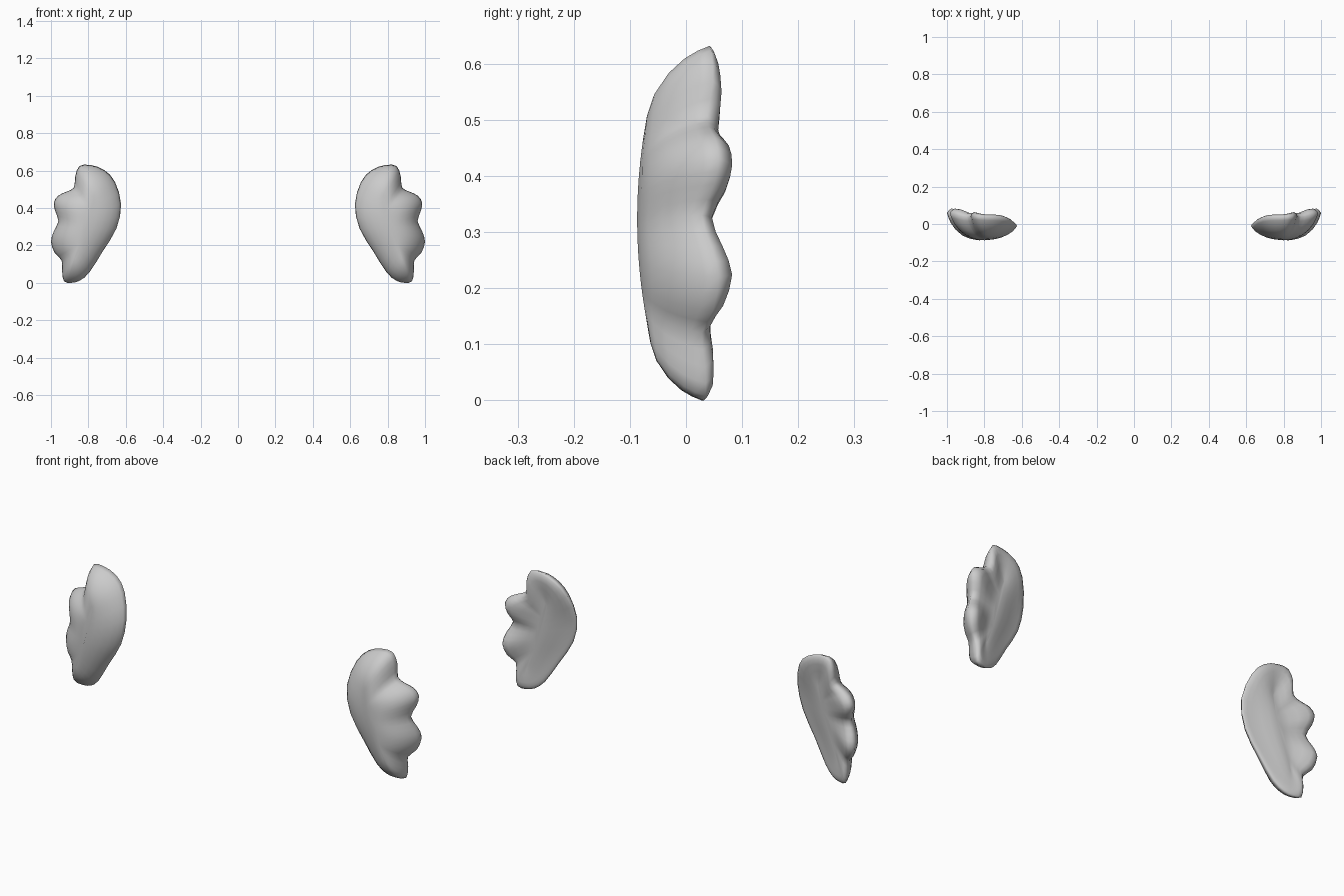
import bpy, bmesh
from mathutils import Vector

# Rim of one wing: x, z, y of edge, back roll height
RIM = [
    (0.890, 0.000, 0.028, 0.010), (0.930, 0.008, 0.035, 0.014), (0.940, 0.060, 0.034, 0.016),
    (0.943, 0.120, 0.028, 0.016), (0.980, 0.160, 0.048, 0.020), (1.000, 0.220, 0.058, 0.027),
    (0.985, 0.275, 0.045, 0.022), (0.960, 0.330, 0.028, 0.020), (0.978, 0.385, 0.050, 0.024),
    (0.985, 0.430, 0.058, 0.027), (0.960, 0.467, 0.052, 0.027), (0.915, 0.488, 0.040, 0.022),
    (0.877, 0.510, 0.038, 0.022), (0.870, 0.570, 0.048, 0.017), (0.848, 0.624, 0.045, 0.014),
    (0.790, 0.630, 0.040, 0.012), (0.715, 0.603, 0.038, 0.012), (0.658, 0.540, 0.022, 0.012),
    (0.625, 0.420, -0.010, 0.010), (0.650, 0.290, -0.018, 0.010), (0.725, 0.165, -0.010, 0.010),
    (0.795, 0.055, 0.005, 0.010), (0.845, 0.012, 0.018, 0.010),
]
FRONT = [(0.05, 0.18), (0.13, 0.38), (0.28, 0.62), (0.5, 0.84), (0.72, 0.95), (0.92, 1.0)]
BACK = [(0.05, 0.5, 0.0), (0.14, 0.9, 0.0), (0.27, 1.0, 0.1), (0.5, 1.0, 0.45),
        (0.72, 1.0, 0.8), (0.92, 1.0, 1.0)]


def smooth_loop(points, steps=2):
    """Closed Catmull-Rom through the points."""
    pts = [Vector(p) for p in points]
    n, out = len(pts), []
    for i in range(n):
        a, b, c, d = (pts[(i + k) % n] for k in (-1, 0, 1, 2))
        for s in range(steps):
            t = s / steps
            out.append(0.5 * (2 * b + (c - a) * t + (2 * a - 5 * b + 4 * c - d) * t * t
                              + (3 * b - a - 3 * c + d) * t ** 3))
    return out


def spine(z):
    """Centre line x, z with the front and back surface depth."""
    zc = 0.14 + 0.32 * min(max(z / 0.63, 0), 1)
    x = 0.87 - (zc - 0.14) / 0.32 * 0.10
    return x, zc, -0.087 + 0.6 * (zc - 0.32) ** 2, 0.032


rim = smooth_loop(RIM)
bm = bmesh.new()


def ring(t, depth):
    verts = []
    for p in rim:
        sx, sz, fy, by = spine(p[1])
        verts.append(bm.verts.new((p[0] + (sx - p[0]) * t, depth(p, fy, by), p[1] + (sz - p[1]) * t)))
    return verts


# Rounded front shell, rim, then rolled edge and flatter back
rings = [ring(t, lambda p, fy, by, f=f: p[2] + (fy - p[2]) * f) for t, f in reversed(FRONT)]
rings.append(ring(0, lambda p, fy, by: p[2]))
for t, roll, m in BACK:
    rings.append(ring(t, lambda p, fy, by, r=roll, m=m: (p[2] + p[3] * r) * (1 - m) + by * m))
n = len(rim)
for a, b in zip(rings, rings[1:]):
    for i in range(n):
        j = (i + 1) % n
        bm.faces.new((a[i], a[j], b[j], b[i]))
bm.faces.new(rings[0])
bm.faces.new(rings[-1])
bmesh.ops.recalc_face_normals(bm, faces=bm.faces)
for f in bm.faces:
    f.smooth = True
mesh = bpy.data.meshes.new("lobed_wings")
bm.to_mesh(mesh)
bm.free()
wings = bpy.data.objects.new("lobed_wings", mesh)
bpy.context.collection.objects.link(wings)

# Matching wing on the other side
wings.modifiers.new("mirror", 'MIRROR').use_axis = (True, False, False)
